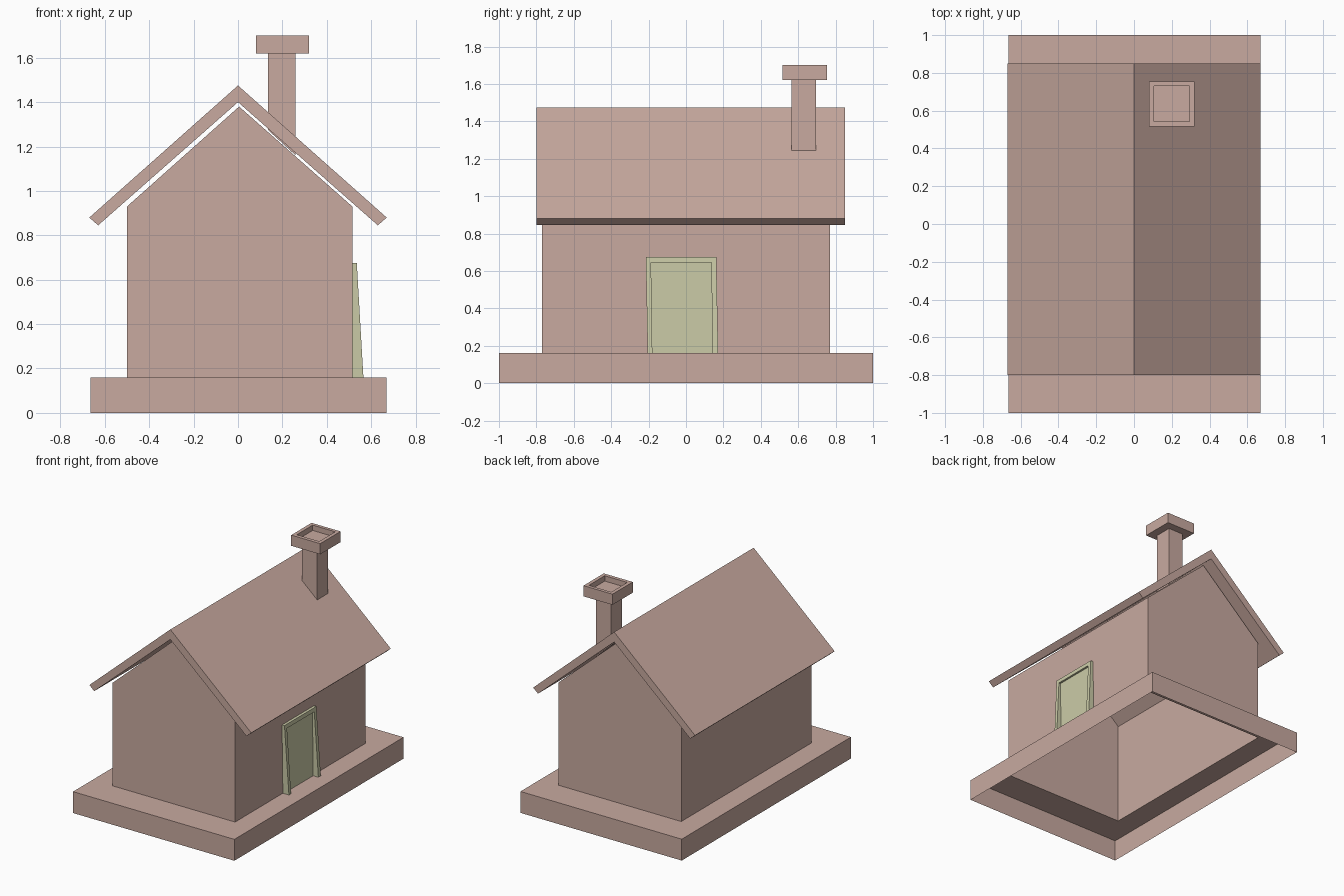
import bpy, bmesh

if "Cube" in bpy.data.objects:
    bpy.data.objects.remove(bpy.data.objects["Cube"])


def material(name, rgb):
    m = bpy.data.materials.new(name)
    m.diffuse_color = (*rgb, 1)
    m.use_nodes = True
    m.node_tree.nodes["Principled BSDF"].inputs["Base Color"].default_value = m.diffuse_color
    return m


clay = material("clay", (0.58, 0.40, 0.35))
cream = material("cream", (0.60, 0.60, 0.39))


def finish(name, bm, mat):
    bmesh.ops.remove_doubles(bm, verts=bm.verts, dist=1e-5)
    bmesh.ops.recalc_face_normals(bm, faces=bm.faces)
    me = bpy.data.meshes.new(name)
    bm.to_mesh(me)
    bm.free()
    me.materials.append(mat)
    ob = bpy.data.objects.new(name, me)
    bpy.context.collection.objects.link(ob)
    return ob


def rect(x0, x1, y0, y1, z):
    return [(x0, y0, z), (x1, y0, z), (x1, y1, z), (x0, y1, z)]


def loft(bm, loops, cap_start=True, cap_end=True):
    """Skin a series of matching loops, with optional end caps."""
    rings = [[bm.verts.new(p) for p in loop] for loop in loops]
    for a, b in zip(rings, rings[1:]):
        n = len(a)
        for i in range(n):
            j = (i + 1) % n
            bm.faces.new((a[i], a[j], b[j], b[i]))
    if cap_start:
        bm.faces.new(rings[0])
    if cap_end:
        bm.faces.new(rings[-1])
    return rings


# House on its plinth: one shell, open underneath
X0, X1, Y0, Y1 = -0.50, 0.515, -0.77, 0.77
bm = bmesh.new()
rings = loft(bm, [rect(-0.665, 0.67, -1, 1, 0),
                  rect(-0.665, 0.67, -1, 1, 0.16),
                  rect(X0, X1, Y0, Y1, 0.16),
                  rect(X0, X1, Y0, Y1, 0.93)], False, False)
a, b, c, d = rings[-1]
front, back = (bm.verts.new((0.005, y, 1.38)) for y in (Y0, Y1))
for f in ((a, b, front), (c, d, back), (b, c, back, front), (d, a, front, back)):
    bm.faces.new(f)
finish("house_and_plinth", bm, clay)

# Gabled roof slab
profile = [(0, 1.475), (0.67, 0.88), (0.63, 0.845), (0, 1.40),
           (-0.63, 0.845), (-0.67, 0.88)]
bm = bmesh.new()
loft(bm, [[(x, y, z) for x, z in profile] for y in (-0.80, 0.85)])
finish("roof", bm, clay)

# Chimney: slanted foot, stack, wide cap and recessed top
foot = [(x, y, 1.275 if x < 0.2 else 1.16)
        for x, y, _ in rect(0.135, 0.26, 0.565, 0.695, 0)]
bm = bmesh.new()
loft(bm, [foot,
          rect(0.135, 0.26, 0.565, 0.695, 1.62),
          rect(0.08, 0.32, 0.515, 0.755, 1.62),
          rect(0.08, 0.32, 0.515, 0.755, 1.70),
          rect(0.107, 0.293, 0.542, 0.73, 1.70),
          rect(0.107, 0.293, 0.542, 0.73, 1.66)])
finish("chimney", bm, clay)


# Door frame, leaning back towards the top
def lean(z):
    return 0.565 - (z - 0.16) * 0.058


arch = [(-0.205, 0.16), (-0.215, 0.675), (0.162, 0.675), (0.172, 0.16),
        (0.143, 0.16), (0.135, 0.645), (-0.187, 0.645), (-0.18, 0.16)]
bm = bmesh.new()
loft(bm, [[(0.515, y, z) for y, z in arch],
          [(lean(z), y, z) for y, z in arch]])
finish("door_frame", bm, cream)

# Door panel, set back inside the frame
panel = [arch[i] for i in (4, 5, 6, 7)]
bm = bmesh.new()
loft(bm, [[(x, y, z) for y, z in panel] for x in (0.515, 0.522)])
finish("door_panel", bm, cream)
